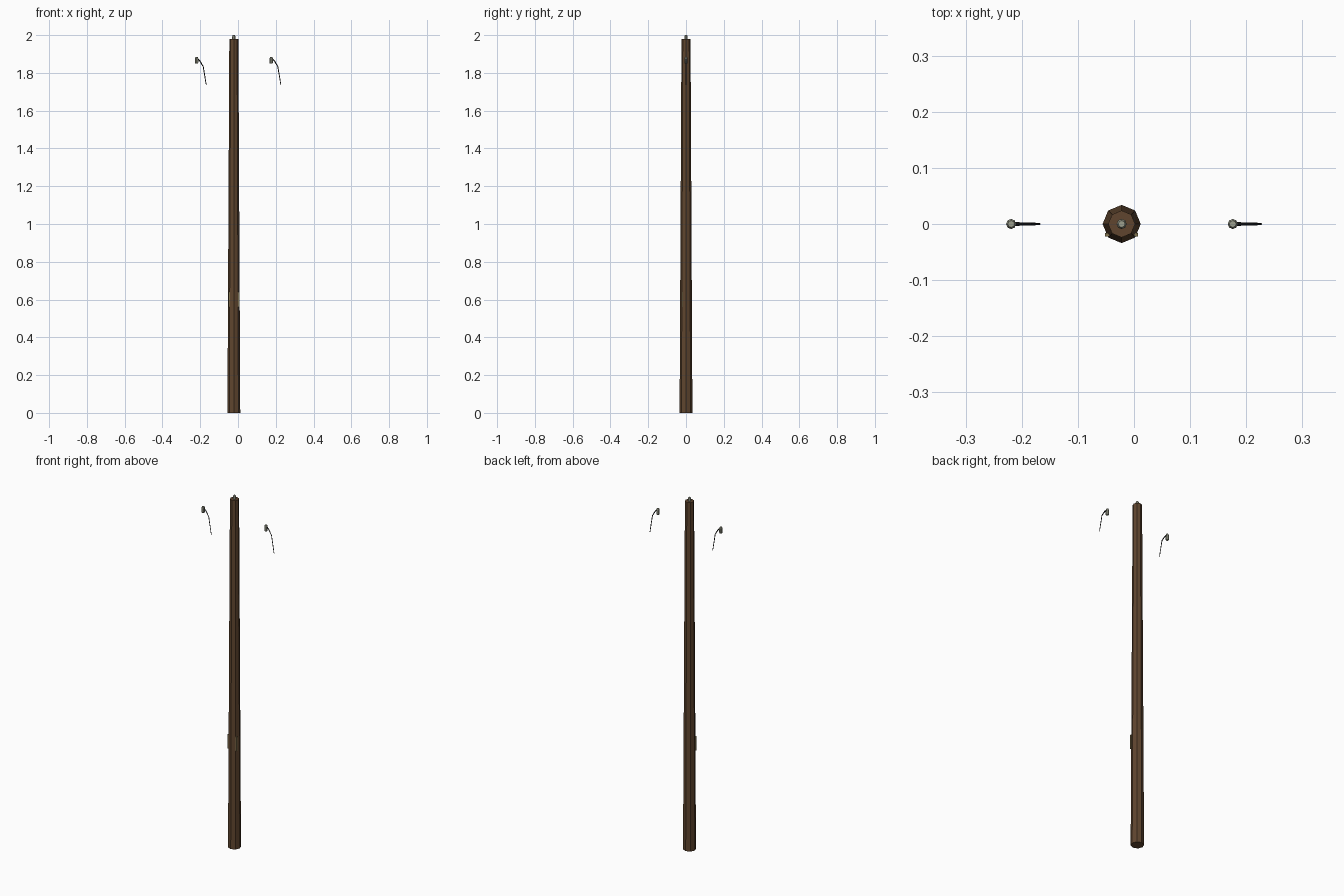
import bpy, bmesh, math
from mathutils import Vector, Matrix

if "Cube" in bpy.data.objects:
    bpy.data.objects.remove(bpy.data.objects["Cube"])

POLE_X = -0.022


def material(name, rgb):
    m = bpy.data.materials.new(name)
    m.diffuse_color = (*rgb, 1)
    m.use_nodes = True
    m.node_tree.nodes["Principled BSDF"].inputs["Base Color"].default_value = m.diffuse_color
    return m


wood = material("brown wood", (0.115, 0.060, 0.028))
glass = material("grey green ceramic", (0.34, 0.35, 0.27))
black = material("black wire", (0.012, 0.012, 0.012))
tan = material("tan plate", (0.23, 0.18, 0.08))


def finish(name, bm, mat):
    bmesh.ops.recalc_face_normals(bm, faces=bm.faces)
    me = bpy.data.meshes.new(name)
    bm.to_mesh(me)
    bm.free()
    me.materials.append(mat)
    ob = bpy.data.objects.new(name, me)
    bpy.context.collection.objects.link(ob)
    return ob


def lathe(name, x, profile, sides, mat):
    """Capped, faceted turned shape from (radius, z) pairs."""
    bm = bmesh.new()
    rings = [[bm.verts.new((x + r * math.cos(2 * math.pi * i / sides),
                            r * math.sin(2 * math.pi * i / sides), z))
              for i in range(sides)] for r, z in profile]
    for a, b in zip(rings, rings[1:]):
        for i in range(sides):
            j = (i + 1) % sides
            bm.faces.new((a[i], a[j], b[j], b[i]))
    bm.faces.new(rings[0])
    bm.faces.new(rings[-1])
    return finish(name, bm, mat)


def rod(name, points, radii, sides, mat):
    """Tapering tube along a path in the xz plane."""
    bm = bmesh.new()
    pts = [Vector(p) for p in points]
    rings = []
    for k, p in enumerate(pts):
        d = (pts[min(k + 1, len(pts) - 1)] - pts[max(k - 1, 0)]).normalized()
        u, v = Vector((0, 1, 0)), d.cross(Vector((0, 1, 0)))
        rings.append([bm.verts.new(p + radii[k] * (u * math.cos(t) + v * math.sin(t)))
                      for t in (2 * math.pi * i / sides for i in range(sides))])
    for a, b in zip(rings, rings[1:]):
        for i in range(sides):
            j = (i + 1) % sides
            bm.faces.new((a[i], a[j], b[j], b[i]))
    bm.faces.new(rings[0])
    bm.faces.new(rings[-1])
    return finish(name, bm, mat)


def insulator(name, x, top):
    return lathe(name, x, [(0.0075, top - 0.035), (0.009, top - 0.028),
                           (0.009, top - 0.008), (0.006, top)], 8, glass)


# tapered octagonal pole
lathe("pole", POLE_X, [(0.034, 0), (0.024, 1.98)], 8, wood)

# insulator sunk into the pole top, and one on each side with a hanging wire
insulator("top_insulator", POLE_X, 2.0)
for side, x in (("left", -0.219), ("right", 0.176)):
    insulator(side + "_insulator", x, 1.884)
    rod(side + "_wire", [(x + 0.004, 0, 1.876), (x + 0.018, 0, 1.862),
                         (x + 0.035, 0, 1.833), (x + 0.051, 0, 1.736)],
        [0.0035, 0.003, 0.0025, 0.002], 4, black)

# flat plate let into the front of the pole, its ends sticking out
bm = bmesh.new()
bmesh.ops.create_cube(bm, size=1, matrix=Matrix.Translation((POLE_X, -0.019, 0.60))
                      @ Matrix.Diagonal((0.059, 0.006, 0.08, 1)))
finish("marker_plate", bm, tan)
